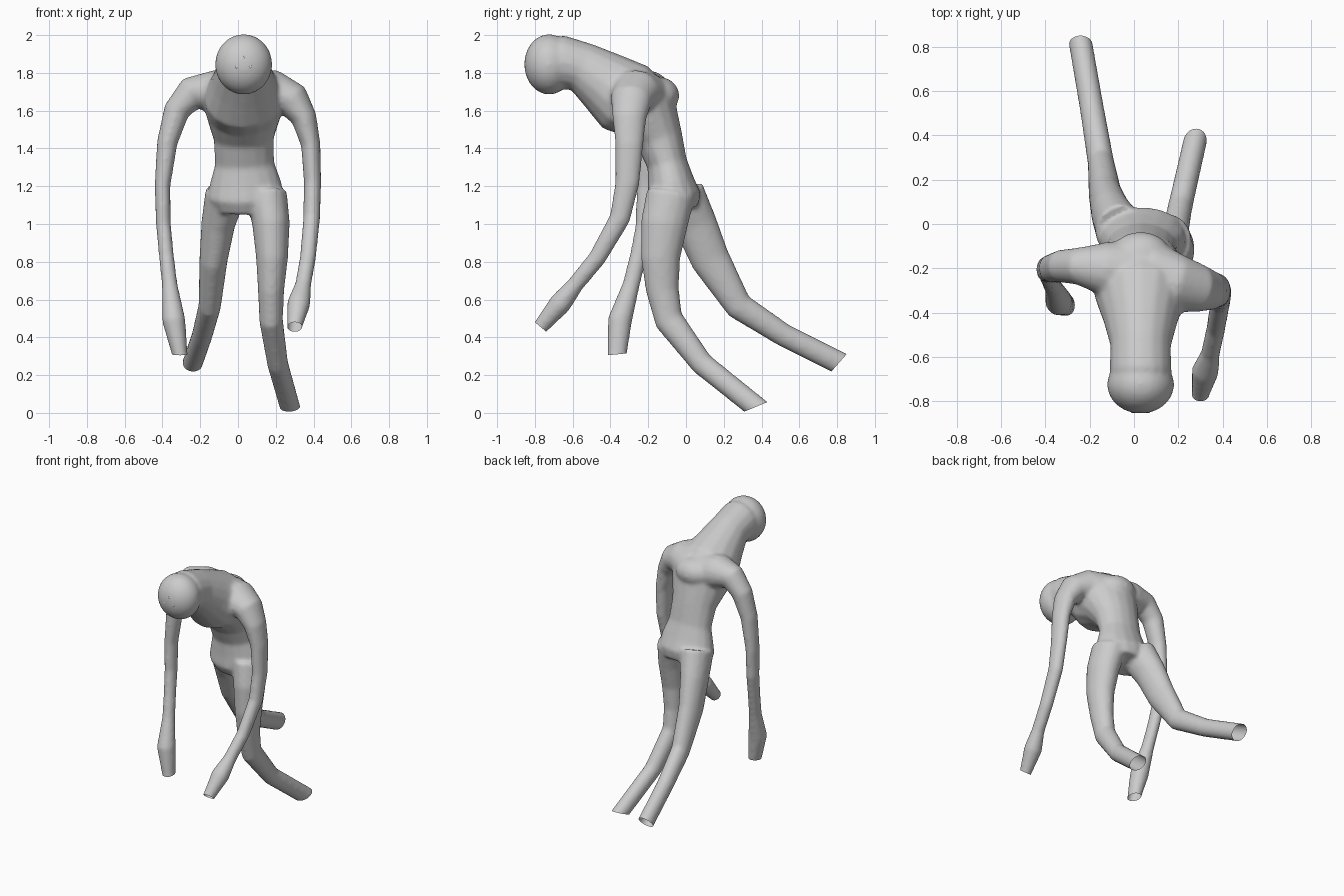
import bpy, bmesh
from math import cos, sin, pi
from mathutils import Vector, Matrix

if "Cube" in bpy.data.objects:
    bpy.data.objects.remove(bpy.data.objects["Cube"])

body = bmesh.new()
X, Y = Vector((1, 0, 0)), Vector((0, 1, 0))
SIDES = 16


def loft(rings, ref, extend=0.0):
    """Tube through (x, y, z, radius along ref, other radius)."""
    pts = [Vector(r[:3]) for r in rings]
    radii = [r[3:] for r in rings]
    if extend:
        pts.append(pts[-1] + (pts[-1] - pts[-2]).normalized() * extend)
        radii.append(radii[-1])
    loops = []
    for i, p in enumerate(pts):
        t = (pts[min(i + 1, len(pts) - 1)] - pts[max(i - 1, 0)]).normalized()
        u = (ref - t * ref.dot(t)).normalized()
        v = t.cross(u)
        a, b = radii[i]
        loops.append([body.verts.new(p + u * a * cos(2 * pi * k / SIDES) + v * b * sin(2 * pi * k / SIDES))
                      for k in range(SIDES)])
    for l0, l1 in zip(loops, loops[1:]):
        for k in range(SIDES):
            n = (k + 1) % SIDES
            body.faces.new((l0[k], l0[n], l1[n], l1[k]))
    body.faces.new(loops[0][::-1])
    body.faces.new(loops[-1])


def ball(c, r):
    bmesh.ops.create_uvsphere(body, u_segments=24, v_segments=16, radius=1,
                              matrix=Matrix.Translation(c) @ Matrix.Diagonal((*r, 1)))


# torso and neck, pelvis to head
loft([(.04, -.05, 1.07, .17, .12),
      (.04, -.065, 1.14, .205, .145),
      (.04, -.08, 1.22, .19, .125),
      (.035, -.10, 1.32, .158, .107),
      (.03, -.14, 1.45, .16, .125),
      (.03, -.20, 1.58, .20, .175),
      (.03, -.32, 1.67, .21, .205),
      (.03, -.43, 1.75, .17, .17),
      (.03, -.55, 1.83, .137, .135),
      (.03, -.66, 1.86, .14, .14),
      (.03, -.73, 1.85, .13, .13)], X)
# head and upper back
ball((.03, -.725, 1.845), (.152, .132, .16))
ball((.03, -.15, 1.68), (.14, .115, .10))

# arms
loft([(.08, -.23, 1.67, .15, .14),
      (.20, -.27, 1.695, .13, .12),
      (.29, -.29, 1.655, .11, .095),
      (.35, -.30, 1.56, .09, .068),
      (.385, -.30, 1.42, .075, .052),
      (.395, -.31, 1.22, .065, .046),
      (.39, -.35, 1.03, .056, .045),
      (.37, -.47, .82, .048, .043),
      (.345, -.585, .68, .045, .043),
      (.322, -.665, .58, .06, .062),
      (.30, -.77, .455, .042, .04)], Y, .05)
loft([(-.02, -.22, 1.67, .15, .14),
      (-.14, -.20, 1.70, .12, .115),
      (-.25, -.19, 1.69, .085, .09),
      (-.325, -.19, 1.60, .075, .07),
      (-.375, -.20, 1.43, .065, .055),
      (-.40, -.205, 1.2, .058, .042),
      (-.395, -.215, 1.0, .052, .04),
      (-.38, -.25, .84, .046, .04),
      (-.362, -.29, .68, .046, .042),
      (-.34, -.35, .49, .065, .062),
      (-.308, -.365, .31, .052, .042)], Y, .05)

# legs
loft([(.15, -.08, 1.16, .11, .13),
      (.175, -.115, 1.0, .10, .125),
      (.18, -.135, .82, .085, .105),
      (.175, -.125, .65, .07, .088),
      (.175, -.09, .49, .063, .078),
      (.21, .085, .26, .056, .062),
      (.275, .37, .032, .054, .06)], X, .07)
loft([(-.065, -.03, 1.16, .11, .13),
      (-.105, .05, 1.0, .09, .115),
      (-.13, .13, .81, .075, .105),
      (-.15, .28, .565, .06, .075),
      (-.19, .52, .41, .055, .062),
      (-.24, .81, .265, .054, .062)], X, .06)

bmesh.ops.recalc_face_normals(body, faces=body.faces)
mesh = bpy.data.meshes.new("figure_body")
body.to_mesh(mesh)
body.free()
figure = bpy.data.objects.new("figure_body", mesh)
bpy.context.collection.objects.link(figure)
bpy.context.view_layer.objects.active = figure
figure.select_set(True)

# blend parts into one soft skin
remesh = figure.modifiers.new("blend", 'REMESH')
remesh.mode = 'VOXEL'
remesh.voxel_size = .012
soft = figure.modifiers.new("soften", 'SMOOTH')
soft.factor = .5
soft.iterations = 10
for name in ("blend", "soften"):
    bpy.ops.object.modifier_apply(modifier=name)

# trim limbs to open ends
bm = bmesh.new()
bm.from_mesh(figure.data)
for end, normal in [((.30, -.77, .455), (0, -.64, -.77)),
                    ((-.308, -.365, .31), (0, .1, -1)),
                    ((.275, .37, .032), (0, .38, -.92)),
                    ((-.24, .81, .265), (0, .75, -.66))]:
    near = {v for v in bm.verts if (v.co - Vector(end)).length < .15}
    geom = list(near) + [e for e in bm.edges if all(v in near for v in e.verts)]
    geom += [f for f in bm.faces if all(v in near for v in f.verts)]
    bmesh.ops.bisect_plane(bm, geom=geom, plane_co=end, plane_no=normal, clear_outer=True)
bm.to_mesh(figure.data)
bm.free()
bpy.ops.object.shade_smooth_by_angle(angle=1.0)

# tiny face marks
for i, (x, z) in enumerate([(.03, 1.88), (-.005, 1.832), (.065, 1.832)]):
    bpy.ops.mesh.primitive_uv_sphere_add(segments=10, ring_count=6, radius=.009, location=(x, -.848, z))
    bpy.context.object.name = f"face_mark_{i + 1}"
    bpy.context.object.scale.y = .6
    bpy.ops.object.shade_smooth_by_angle()
